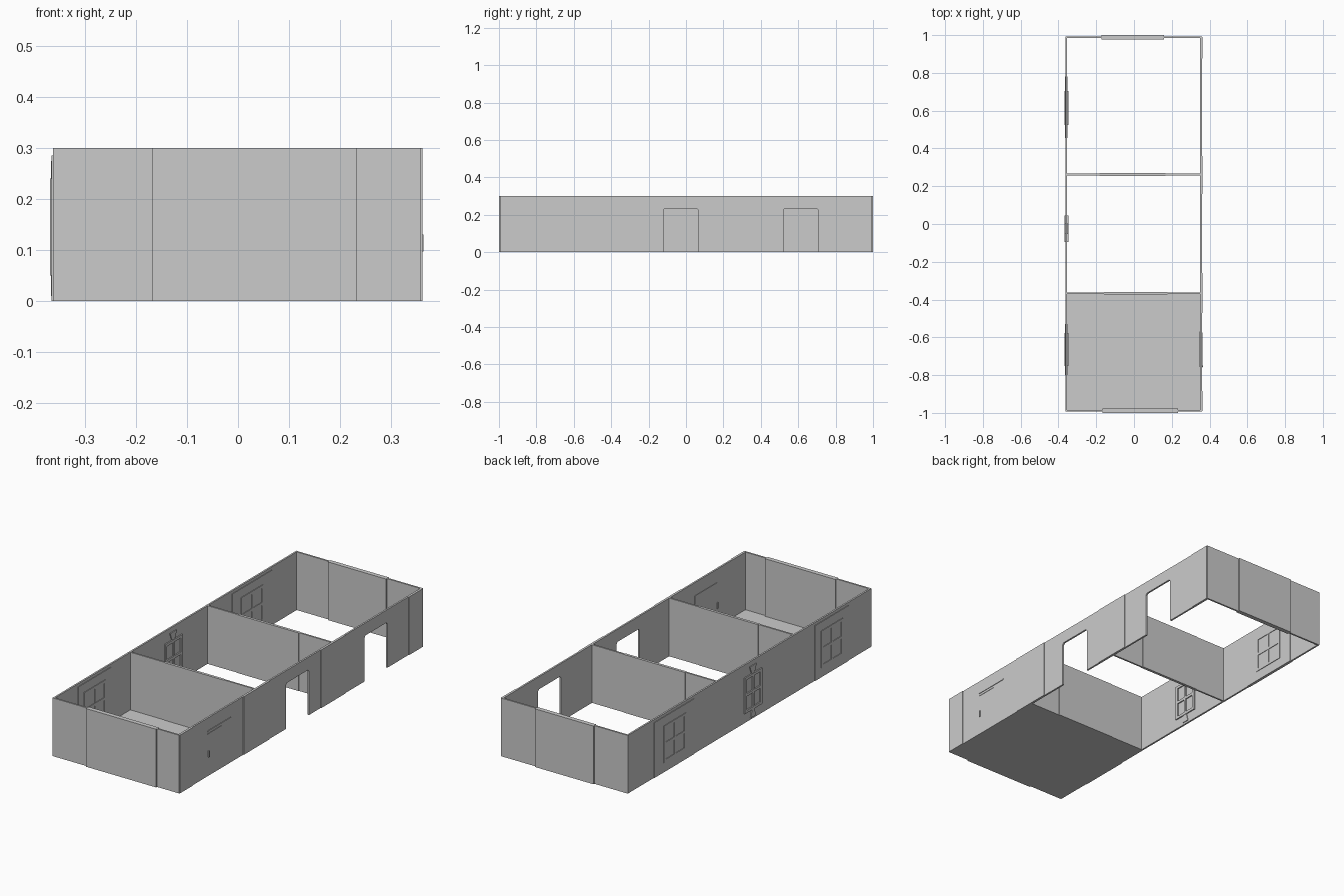
import bpy
import bmesh
from mathutils import Vector

cube = bpy.data.objects.get("Cube")
if cube:
    bpy.data.objects.remove(cube, do_unlink=True)

grey = bpy.data.materials.new("plaster_grey")
grey.use_nodes = True
grey.diffuse_color = (0.6, 0.6, 0.6, 1)
grey.node_tree.nodes["Principled BSDF"].inputs["Base Color"].default_value = (0.6, 0.6, 0.6, 1)

H = 0.30                    # wall height
XL, XR = -0.363, 0.359      # outer faces of the side walls
YE = 0.993                  # outer faces of the end walls
T = 0.009                   # wall thickness


def finish(name, bm):
    bmesh.ops.recalc_face_normals(bm, faces=bm.faces)
    mesh = bpy.data.meshes.new(name)
    bm.to_mesh(mesh)
    bm.free()
    mesh.materials.append(grey)
    obj = bpy.data.objects.new(name, mesh)
    bpy.context.collection.objects.link(obj)
    return obj


def add_box(bm, x, y, z):
    lo = Vector((x[0], y[0], z[0]))
    hi = Vector((x[1], y[1], z[1]))
    for v in bmesh.ops.create_cube(bm, size=1)["verts"]:
        v.co = Vector(lo[i] + (v.co[i] + 0.5) * (hi[i] - lo[i]) for i in range(3))


def box(name, x, y, z):
    bm = bmesh.new()
    add_box(bm, x, y, z)
    return finish(name, bm)


def extrude_yz(name, outline, x):
    """Extrude a (y, z) outline between two x positions."""
    bm = bmesh.new()
    face = bm.faces.new([bm.verts.new((x[0], y, z)) for y, z in outline])
    moved = bmesh.ops.extrude_face_region(bm, geom=[face])["geom"]
    verts = [g for g in moved if isinstance(g, bmesh.types.BMVert)]
    bmesh.ops.translate(bm, verts=verts, vec=(x[1] - x[0], 0, 0))
    return finish(name, bm)


# Floor of the front room
box("front_room_floor", (XL + T, XR - T), (-YE + T, -0.37), (0, 0.003))

# Long walls, the right one notched by two doorways with softened corners
box("left_wall", (XL, XL + T), (-YE, YE), (0, H))
outline = [(-YE, 0)]
r, top = 0.008, 0.235
for a, b in ((-0.12, 0.065), (0.52, 0.705)):
    outline += [(a, 0), (a, top - r), (a + r, top), (b - r, top), (b, top - r), (b, 0)]
outline += [(YE, 0), (YE, H), (-YE, H)]
extrude_yz("right_wall", outline, (XR - T, XR))

# Cross walls, each with a slightly thicker centre panel
for name, y, a, b in (("front_wall", -YE + T / 2, -0.168, 0.233),
                      ("front_partition", -0.367, -0.16, 0.178),
                      ("rear_partition", 0.262, -0.183, 0.168),
                      ("back_wall", YE - T / 2, -0.172, 0.16)):
    box(name, (XL + T, XR - T), (y - T / 2, y + T / 2), (0, H))
    depth = T / 2 + 0.0025
    if name in ("front_wall", "back_wall"):
        depth = 1 - abs(y)
    box(name + "_panel", (a, b), (y - depth, y + depth), (0, H))

# Shallow panels on the outside of the right wall
for i, (a, b) in enumerate(((-0.99, -0.885), (-0.47, -0.26), (0.16, 0.36), (0.875, 0.99))):
    box(f"right_wall_panel_{i + 1}", (XR - T / 2, XR + 0.003), (a, b), (0, H))

# Thick panels behind the two large windows
for name, a, b in (("front", -0.80, -0.53), ("rear", 0.455, 0.78)):
    box(name + "_window_panel", (XL - 0.003, XL + T + 0.003), (a, b), (0, 0.285))


# Four-pane window frames, raised on both faces of the left wall
def window(name, y, width, z0, z1, x):
    bm = bmesh.new()
    bar, h = 0.014, width / 2
    for c in (y - h + bar / 2, y, y + h - bar / 2):
        w = bar / 2 if c != y else bar / 3
        add_box(bm, x, (c - w, c + w), (z0, z1))
    for c in (z0 + bar / 2, (z0 + z1) / 2, z1 - bar / 2):
        add_box(bm, x, (y - h, y + h), (c - bar / 2, c + bar / 2))
    finish(name, bm)


wide = (XL - 0.006, XL + T + 0.006)
window("front_window", -0.665, 0.175, 0.05, 0.24, wide)
window("middle_window", -0.025, 0.14, 0.05, 0.235, wide)
window("rear_window", 0.615, 0.18, 0.05, 0.24, wide)

# Keystone above and foot below the middle window
for name, z0, z1, w0, w1 in (("window_keystone", 0.235, 0.275, 0.012, 0.028),
                             ("window_foot", 0.01, 0.05, 0.02, 0.01)):
    y = -0.025
    extrude_yz(name, [(y - w0, z0), (y + w0, z0), (y + w1, z1), (y - w1, z1)],
               (XL - 0.004, XL + T + 0.004))

# Closed door in the front room, with head trim and handle
box("door_leaf", (XR - T - 0.002, XR - 0.001), (-0.755, -0.57), (0, 0.232))
box("door_head_trim", (XR - T, XR + 0.003), (-0.76, -0.575), (0.229, 0.234))
box("door_head_lip", (XR - T, XR + 0.002), (-0.76, -0.65), (0.216, 0.219))
box("door_handle", (XR - T - 0.004, XR + 0.005), (-0.757, -0.75), (0.097, 0.13))
